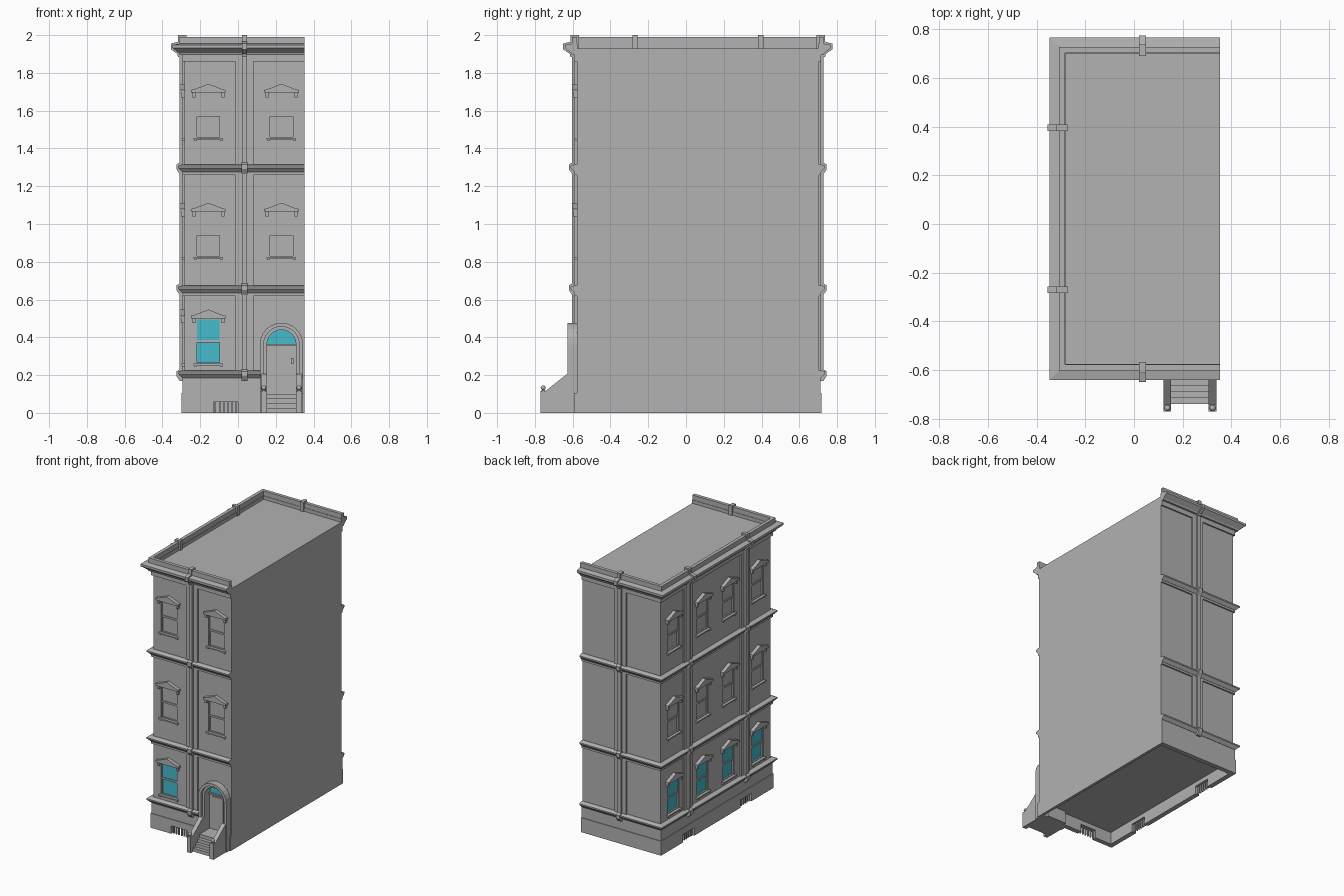
import bpy, bmesh, math
from mathutils import Vector, Matrix

if "Cube" in bpy.data.objects:
    bpy.data.objects.remove(bpy.data.objects["Cube"])


def material(name, rgb):
    m = bpy.data.materials.new(name)
    m.use_nodes = True
    m.diffuse_color = (*rgb, 1)
    m.node_tree.nodes["Principled BSDF"].inputs["Base Color"].default_value = (*rgb, 1)
    return m


STONE = material("grey_stone", (0.445, 0.445, 0.445))
GLASS = material("teal_glass", (0.06, 0.5, 0.6))

# Wall planes: left, right, front, back
L, R, F, B = -0.284, 0.353, -0.578, 0.703
MID = (F + B) / 2


# Facade frames: (along, outward, up) to world
def front(u, d, z): return Vector((u, F - d, z))
def left(u, d, z): return Vector((L - d, -u, z))
def back(u, d, z): return Vector((-u, B + d, z))


def bridge(bm, loops, mat=0):
    """Skin a list of equal closed loops and cap both ends."""
    rings = [[bm.verts.new(p) for p in loop] for loop in loops]
    n = len(rings[0])
    faces = [bm.faces.new(rings[0]), bm.faces.new(rings[-1])]
    for a, b in zip(rings, rings[1:]):
        for i in range(n):
            j = (i + 1) % n
            faces.append(bm.faces.new((a[i], a[j], b[j], b[i])))
    for f in faces:
        f.material_index = mat


def slab(bm, side, pts, d0, d1, mat=0):
    """Outline in the facade plane, extruded outward."""
    bridge(bm, [[side(u, d, z) for u, z in pts] for d in (d0, d1)], mat)


def rail(bm, side, pts, u0, u1):
    """Outward/up section, extruded along the facade."""
    bridge(bm, [[side(u, d, z) for d, z in pts] for u in (u0, u1)])


def box(bm, side, u0, u1, d0, d1, z0, z1, mat=0):
    slab(bm, side, [(u0, z0), (u1, z0), (u1, z1), (u0, z1)], d0, d1, mat)


def finish(name, bm, smooth=False):
    bmesh.ops.recalc_face_normals(bm, faces=bm.faces)
    me = bpy.data.meshes.new(name)
    bm.to_mesh(me)
    bm.free()
    me.materials.append(STONE)
    me.materials.append(GLASS)
    ob = bpy.data.objects.new(name, me)
    bpy.context.scene.collection.objects.link(ob)
    if smooth:
        me.shade_smooth()
    return ob


def moulding(name, section, x_front=R):
    """Sweep a section round the three decorated sides with mitred corners."""
    bm = bmesh.new()
    bridge(bm, [[(x_front, F - d, z) for d, z in section],
                [(L - d, F - d, z) for d, z in section],
                [(L - d, B + d, z) for d, z in section],
                [(R, B + d, z) for d, z in section]])
    return finish(name, bm)


def rect(d0, d1, z0, z1):
    return [(d0, z0), (d1, z0), (d1, z1), (d0, z1)]


def arch(u, r, z0, spring, n=12):
    arc = [(u + r * math.cos(math.pi * i / n), spring + r * math.sin(math.pi * i / n))
           for i in range(n + 1)]
    return [(u + r, z0)] + arc + [(u - r, z0)]


# Layout
FLOORS = (0.26, 0.825, 1.455)
SIDE_WINDOWS = [-MID + o for o in (-0.492, -0.15, 0.15, 0.492)]
windows = [(left, u, z) for u in SIDE_WINDOWS for z in FLOORS]
windows += [(front, -0.157, z) for z in FLOORS]
windows += [(front, 0.23, z) for z in FLOORS[1:]]
pilasters = [(front, 0.035), (back, -0.035), (left, -MID - 0.333), (left, -MID + 0.333)]
vents = [(front, -0.065), (left, -MID - 0.333), (left, -MID + 0.333)]
DOOR, SPRING, STEP = 0.23, 0.363, 0.1
W, H = 0.065, 0.24

# Openings for windows, door and vents
bm = bmesh.new()
for side, u, z in windows:
    box(bm, side, u - W, u + W, -0.02, 0.01, z, z + H)
slab(bm, front, arch(DOOR, 0.08, STEP, SPRING), -0.045, 0.05)
for side, u in vents:
    box(bm, side, u - W, u + W, -0.05, 0.05, -0.02, 0.058)
cutter = finish("opening_cutter", bm)
cutter.hide_render = True

# Main walls and plinth
bm = bmesh.new()
box(bm, front, L, R, 0, F - B, 0.09, 1.93)
walls = finish("walls", bm)
plinth = moulding("plinth", rect(-0.02, 0.015, 0, 0.106))
for ob in (walls, plinth):
    mod = ob.modifiers.new("openings", "BOOLEAN")
    mod.operation, mod.solver, mod.object = "DIFFERENCE", "EXACT", cutter
bpy.context.view_layer.update()
deps = bpy.context.evaluated_depsgraph_get()
cut = [(ob, bpy.data.meshes.new_from_object(ob.evaluated_get(deps))) for ob in (walls, plinth)]
for ob, me in cut:
    ob.modifiers.clear()
    ob.data = me
bpy.data.objects.remove(cutter)

bm = bmesh.new()
box(bm, front, R - 0.02, R, 0, F - B, 0, 0.09)
finish("party_wall_foot", bm)

# Horizontal courses
moulding("upper_plinth", rect(-0.005, 0.01, 0.106, 0.185), DOOR - 0.1)
STRING = [(-0.005, -0.02), (0.012, -0.02), (0.03, 0), (0.034, 0.002), (0.034, 0.012),
          (0.014, 0.02), (-0.005, 0.02)]
CORNICE = [(-0.003, 1.895), (0.026, 1.895), (0.03, 1.905), (0.063, 1.932), (0.063, 1.948),
           (0.025, 1.955), (-0.003, 1.955)]
moulding("sill_course", [(d, z + 0.205) for d, z in STRING], DOOR - 0.1)
for name, z in (("lower_string_course", 0.655), ("upper_string_course", 1.295)):
    moulding(name, [(d, h + z) for d, h in STRING])
for name, z0, z1 in (("lower_band", 0.62, 0.64), ("middle_band", 1.26, 1.28), ("top_band", 1.86, 1.9)):
    moulding(name, rect(-0.005, 0.011, z0, z1))
moulding("cornice", CORNICE)
moulding("parapet", rect(0, 0.025, 1.92, 1.99))

# Pilasters with raised margins and blocks at each course
bm = bmesh.new()
for side, u in pilasters:
    box(bm, side, u - 0.0475, u + 0.0475, -0.005, 0.011, 0.2, 1.9)
    box(bm, side, u - 0.0135, u + 0.0135, -0.005, 0.025, 0.2, 1.9)
    for z in (0.2, 0.655, 1.295):
        block = [(0, z - 0.03), (0.025, z - 0.03), (0.042, z - 0.005), (0.042, z + 0.02),
                 (0.025, z + 0.03), (0, z + 0.03)]
        rail(bm, side, block, u - 0.016, u + 0.016)
    bracket = [(0, 1.885), (0.034, 1.885), (0.037, 1.9), (0.072, 1.925), (0.072, 1.955),
               (0.034, 1.965), (0.034, 2.0), (-0.012, 2.0), (-0.012, 1.925), (0, 1.925)]
    rail(bm, side, bracket, u - 0.0135, u + 0.0135)
finish("pilasters", bm)

# Sash windows with gabled hoods and sills
bm = bmesh.new()
for side, u, z in windows:
    pane = 1 if z == FLOORS[0] else 0
    mid = z + H / 2
    box(bm, side, u - W, u + W, -0.021, -0.015, z, mid, pane)
    box(bm, side, u - W, u + W, -0.021, -0.009, mid, z + H, pane)
    box(bm, side, u - W, u + W, -0.021, -0.004, mid - 0.007, mid + 0.006)
    box(bm, side, u - W, u + W, -0.021, -0.004, z, z + 0.006)
    box(bm, side, u - W, u + W, -0.021, -0.004, z + H - 0.005, z + H)
    hood = [(u - 0.092, z + H), (u + 0.092, z + H), (u + 0.092, z + 0.254), (u + 0.07, z + 0.26),
            (u, z + 0.287), (u - 0.07, z + 0.26), (u - 0.092, z + 0.254)]
    slab(bm, side, hood, -0.004, 0.026)
    box(bm, side, u - 0.078, u + 0.078, -0.004, 0.016, z - 0.008, z + 0.001)
    for s in (-1, 1):
        a, b = sorted((u + s * W, u + s * (W - 0.005)))
        box(bm, side, a, b, -0.021, -0.004, z, z + H)
        c = u + s * 0.077
        box(bm, side, c - 0.008, c + 0.008, -0.004, 0.018, z + 0.215, z + H)
        c = u + s * 0.068
        box(bm, side, c - 0.006, c + 0.006, -0.004, 0.012, z - 0.016, z - 0.008)
finish("windows", bm)

# Vent bars
bm = bmesh.new()
for side, u in vents:
    for i in range(6):
        c = u - W + (i + 0.5) * W / 3
        box(bm, side, c - 0.004, c + 0.004, -0.008, 0.004, 0, 0.06)
finish("vent_bars", bm)

# Arched door surround, two stepped rings
bm = bmesh.new()
for r0, r1, d0, d1, z0 in ((0.114, 0.094, -0.004, 0.05, 0), (0.096, 0.077, -0.04, 0.03, STEP)):
    ring = arch(DOOR, r0, z0, SPRING) + arch(DOOR, r1, z0, SPRING)[::-1]
    slab(bm, front, ring, d0, d1)
finish("door_surround", bm)

# Door, fanlight and handle
bm = bmesh.new()
box(bm, front, DOOR - 0.08, DOOR + 0.08, -0.045, -0.03, STEP, SPRING)
box(bm, front, DOOR - 0.055, DOOR + 0.035, -0.03, -0.025, STEP + 0.02, SPRING - 0.02)
box(bm, front, DOOR - 0.08, DOOR + 0.08, -0.045, -0.018, SPRING - 0.007, SPRING + 0.003)
box(bm, front, DOOR + 0.05, DOOR + 0.064, -0.03, -0.018, 0.26, 0.29)
slab(bm, front, arch(DOOR, 0.079, SPRING + 0.002, SPRING + 0.003), -0.045, -0.03, 1)
finish("door", bm)

# Front steps with sloping side walls
bm = bmesh.new()
steps = [(-0.04, 0.0), (0.162, 0.0)]
for i in range(4):
    d = 0.162 - 0.025 * i
    steps += [(d, STEP * (i + 1) / 4), (d - 0.025, STEP * (i + 1) / 4)]
steps[-1] = (-0.04, STEP)
rail(bm, front, steps, DOOR - 0.078, DOOR + 0.078)
cheek = [(0, 0), (0.192, 0), (0.192, 0.117), (0.165, 0.117), (0.05, 0.207), (0, 0.207)]
for a in (-0.108, 0.077):
    rail(bm, front, cheek, DOOR + a, DOOR + a + 0.031)
finish("front_steps", bm)

# Ball finials
bm = bmesh.new()
for s in (-1, 1):
    spot = front(DOOR + s * 0.093, 0.178, 0.133)
    bmesh.ops.create_uvsphere(bm, u_segments=12, v_segments=8, radius=0.013,
                              matrix=Matrix.Translation(spot))
    bmesh.ops.create_cone(bm, cap_ends=True, segments=12, radius1=0.009, radius2=0.006, depth=0.012,
                          matrix=Matrix.Translation(spot - Vector((0, 0, 0.012))))
finish("ball_finials", bm, True)
